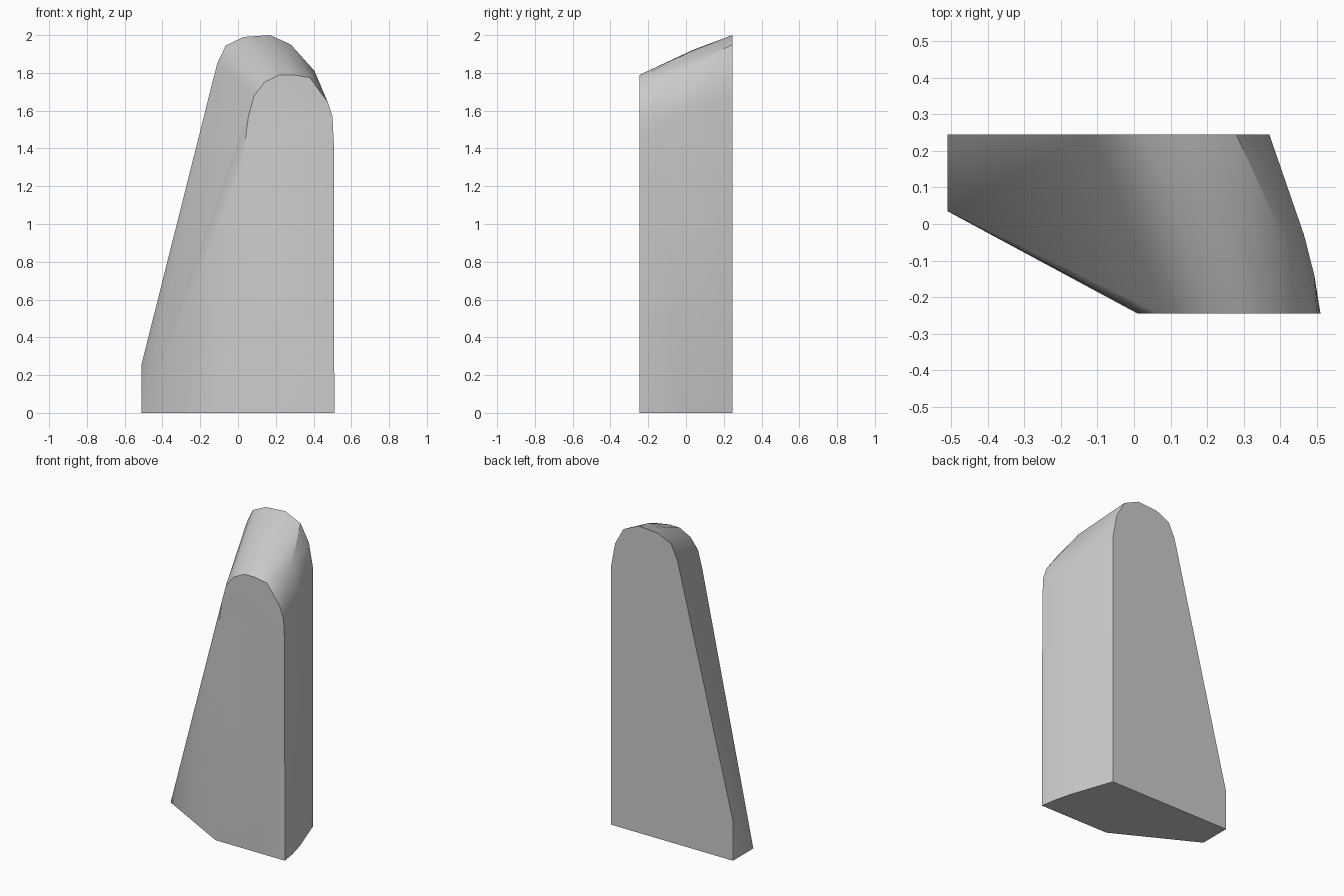
import bpy, bmesh

if "Cube" in bpy.data.objects:
    bpy.data.objects.remove(bpy.data.objects["Cube"])

D = 0.245  # half depth

# Rounded back face outline (x, z)
back = [(-0.51, 0), (-0.51, 0.26), (-0.11, 1.85), (-0.065, 1.945), (0.03, 1.99),
        (0.17, 2.0), (0.28, 1.95), (0.34, 1.84), (0.37, 1.68), (0.37, 0)]

# Lower, narrower front face outline (x, z)
front = [(0.01, 0), (0.02, 1.3), (0.055, 1.57), (0.085, 1.68), (0.14, 1.75),
         (0.22, 1.79), (0.29, 1.79), (0.38, 1.775), (0.475, 1.645), (0.5, 1.57),
         (0.507, 1.43), (0.51, 0)]

# Points between the faces: left base corner, bulging right wall, crown
middle = [(-0.51, 0.035, 0),
          (0.465, -0.03, 0), (0.465, -0.03, 1.58),
          (0.493, -0.14, 0), (0.493, -0.14, 1.5),
          (0.405, -0.03, 1.81), (0.12, 0.04, 1.923), (0.25, 0.03, 1.915)]

points = [(x, D, z) for x, z in back] + [(x, -D, z) for x, z in front] + middle

# Wrap all outlines in one convex faceted block
bm = bmesh.new()
for p in points:
    bm.verts.new(p)
hull = bmesh.ops.convex_hull(bm, input=bm.verts[:])
loose = [v for v in bm.verts if not v.link_faces]
bmesh.ops.delete(bm, geom=loose, context='VERTS')
bmesh.ops.dissolve_limit(bm, angle_limit=0.005, verts=bm.verts[:], edges=bm.edges[:])
bmesh.ops.recalc_face_normals(bm, faces=bm.faces[:])

mesh = bpy.data.meshes.new("standing_stone")
bm.to_mesh(mesh)
bm.free()
stone = bpy.data.objects.new("standing_stone", mesh)
bpy.context.collection.objects.link(stone)

# Soft crown and right wall, crisp face borders
bpy.context.view_layer.objects.active = stone
stone.select_set(True)
bpy.ops.object.shade_smooth_by_angle(angle=0.52)
